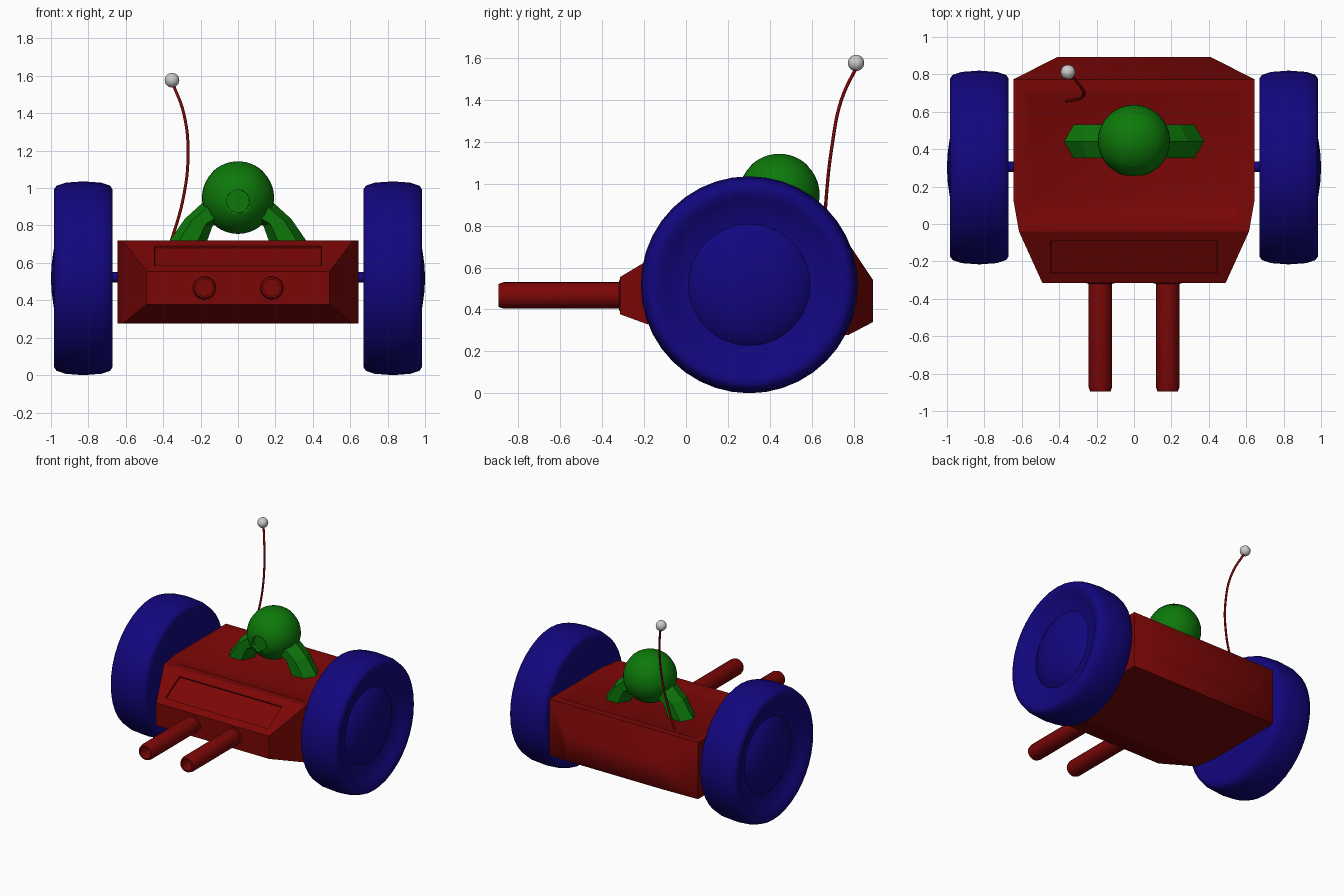
import bpy, bmesh, math
from mathutils import Matrix, Vector

if "Cube" in bpy.data.objects:
    bpy.data.objects.remove(bpy.data.objects["Cube"])


def material(name, col):
    m = bpy.data.materials.new(name)
    m.diffuse_color = (*col, 1)
    m.use_nodes = True
    m.node_tree.nodes["Principled BSDF"].inputs["Base Color"].default_value = m.diffuse_color
    return m


RED = material("red", (0.2, 0.002, 0.002))
BLUE = material("blue", (0.006, 0.002, 0.21))
GREEN = material("green", (0.004, 0.19, 0.003))


def finish(name, bm, mat=None, angle=None):
    bmesh.ops.recalc_face_normals(bm, faces=bm.faces)
    me = bpy.data.meshes.new(name)
    bm.to_mesh(me)
    bm.free()
    ob = bpy.data.objects.new(name, me)
    bpy.context.collection.objects.link(ob)
    if mat:
        me.materials.append(mat)
    if angle:
        bpy.ops.object.select_all(action='DESELECT')
        ob.select_set(True)
        bpy.context.view_layer.objects.active = ob
        bpy.ops.object.shade_smooth_by_angle(angle=math.radians(angle))
    return ob


def loft(bm, rings, cap=True):
    rows = [[bm.verts.new(p) for p in r] for r in rings]
    n = len(rows[0])
    for a, b in zip(rows, rows[1:]):
        for i in range(n):
            j = (i + 1) % n
            bm.faces.new((a[i], a[j], b[j], b[i]))
    if cap:
        bm.faces.new(rows[0])
        bm.faces.new(rows[-1])


def lathe(name, profile, loc, rot, mat, segs=32, angle=35):
    """Revolve (radius, height) points about local z, then place."""
    bm = bmesh.new()
    closed = profile[0][0] > 0  # cap open ends only
    loft(bm, [[(r * math.cos(t), r * math.sin(t), h)
               for t in (2 * math.pi * k / segs for k in range(segs))]
              for r, h in profile], closed)
    bmesh.ops.remove_doubles(bm, verts=bm.verts, dist=1e-5)
    bm.transform(Matrix.Translation(loc) @ rot)
    return finish(name, bm, mat, angle)


def turn(deg, axis):
    return Matrix.Rotation(math.radians(deg), 4, axis)


# Body: five cross-sections along y
sections = [(-0.315, 0.49, 0.555, 0.377), (-0.04, 0.615, 0.72, 0.277),
            (0.13, 0.645, 0.72, 0.277), (0.773, 0.645, 0.72, 0.277),
            (0.893, 0.41, 0.54, 0.34)]
bm = bmesh.new()
S = [[bm.verts.new(p) for p in ((-x, y, t), (x, y, t), (x, y, b), (-x, y, b))]
     for y, x, t, b in sections]
bm.faces.new(S[0])
bm.faces.new(S[4])
top = bm.faces.new([s[0] for s in S[1:4]] + [s[1] for s in S[3:0:-1]])
bm.faces.new([s[3] for s in S[1:4]] + [s[2] for s in S[3:0:-1]])
for a, b in zip(S, S[1:]):
    for i in range(4):
        if a in (S[1], S[2]) and i in (0, 2):
            continue
        j = (i + 1) % 4
        f = bm.faces.new((a[i], a[j], b[j], b[i]))
        if a is S[0] and i == 0:
            slope = f
bmesh.ops.recalc_face_normals(bm, faces=bm.faces)
# shallow sunken deck
bmesh.ops.inset_individual(bm, faces=[top], thickness=0.08)
bmesh.ops.inset_individual(bm, faces=[top], thickness=0.03, depth=-0.013)
# rectangular panel on the front slope
bmesh.ops.inset_individual(bm, faces=[slope], thickness=0.04)
for v in slope.verts:
    y = -0.09 if v.co.y > -0.17 else -0.265
    v.co = (math.copysign(0.446, v.co.x), y, 0.555 + (y + 0.315) * 0.165 / 0.275)
bmesh.ops.inset_individual(bm, faces=[slope], thickness=0.002, depth=-0.01)
# soft shading on the tail and the deck edge
for f in bm.faces:
    f.smooth = True
deck = {e for f in bm.faces if f.normal.z > 0.8 and all(v.co.z > 0.7 for v in f.verts)
        for e in f.edges if all(abs(v.co.x) < 0.6 for v in e.verts)}
for e in bm.edges:
    e.smooth = e in deck or any(v.co.y > 0.8 for v in e.verts)
finish("body", bm, RED)

# Gun barrels with collar, chamfered tip and bore
barrel = [(0, 0), (0.075, 0), (0.075, 0.068), (0.063, 0.07), (0.063, 0.62),
          (0.055, 0.645), (0.044, 0.645), (0.044, 0.53), (0, 0.53)]
for side, s in (("left", -1), ("right", 1)):
    lathe(side + "_barrel", barrel, (s * 0.18, -0.25, 0.467), turn(90, 'X'), RED, 24)

# Wheels: rounded tyre, dished face and domed hub
wheel = [(0, -0.155), (0.43, -0.157), (0.475, -0.157), (0.495, -0.143), (0.511, -0.095),
         (0.518, 0), (0.511, 0.095), (0.495, 0.143), (0.475, 0.157), (0.44, 0.155),
         (0.40, 0.13), (0.35, 0.107), (0.29, 0.095), (0.285, 0.1), (0.23, 0.135),
         (0.15, 0.159), (0.07, 0.17), (0, 0.173)]
for side, s in (("left", -1), ("right", 1)):
    lathe(side + "_wheel", wheel, (s * 0.827, 0.302, 0.518), turn(s * 90, 'Y'), BLUE, 40, 44)
lathe("axle", [(0.028, -0.69), (0.028, 0.69)], (0, 0.305, 0.523), turn(90, 'Y'), BLUE, 16)

# Head: sphere with a round eye socket and a hatch seam
head_at = Vector((0, 0.445, 0.948))
bm = bmesh.new()
bmesh.ops.create_uvsphere(bm, u_segments=32, v_segments=20, radius=0.193,
                          matrix=Matrix.Translation(head_at))
head = finish("head", bm, GREEN, 40)
cutter = lathe("eye_cutter", [(0.06, 0), (0.06, 0.2)], (0, 0.285, 0.93), turn(90, 'X'), GREEN, 24)
cutter.hide_render = True
cutter.hide_viewport = True
cut = head.modifiers.new("eye", 'BOOLEAN')
cut.operation = 'DIFFERENCE'
cut.object = cutter
cut.solver = 'EXACT'
arc = [(0.195 * math.sin(t), 0.195 * math.cos(t))
       for t in (math.radians(44 * k / 6) for k in range(7))]
lathe("hatch", arc + [(0.12, 0.135)], head_at, Matrix.Identity(4), GREEN, 32)

# Legs: bent hexagonal tubes, each ring given by its outer and inner edge (x, z)
leg = [((0.12, 0.985), (0.04, 0.84)), ((0.285, 0.835), (0.135, 0.80)),
       ((0.385, 0.69), (0.175, 0.69))]
for side, s in (("left", -1), ("right", 1)):
    rings = []
    for (ox, oz), (ix, iz) in leg:
        ring = []
        for k in range(6):
            t = math.radians(60 * k)
            c, d = math.cos(t) / 2, math.sin(t) / 0.866
            ring.append((s * ((ox + ix) / 2 + c * (ox - ix)), 0.442 + 0.09 * d,
                         (oz + iz) / 2 + c * (oz - iz)))
        rings.append(ring)
    bm = bmesh.new()
    loft(bm, rings)
    finish(side + "_leg", bm, GREEN)

# Antenna: curved thin rod with a ball tip
path = [(-0.365, 0.657, 0.69), (-0.294, 0.67, 0.94), (-0.267, 0.697, 1.18),
        (-0.289, 0.74, 1.395), (-0.353, 0.82, 1.57)]
cu = bpy.data.curves.new("antenna", 'CURVE')
cu.dimensions = '3D'
cu.bevel_depth = 0.008
cu.bevel_resolution = 2
cu.resolution_u = 6
cu.use_fill_caps = True
sp = cu.splines.new('BEZIER')
sp.bezier_points.add(len(path) - 1)
for p, co in zip(sp.bezier_points, path):
    p.co = co
    p.handle_left_type = p.handle_right_type = 'AUTO'
cu.materials.append(RED)
bpy.context.collection.objects.link(bpy.data.objects.new("antenna", cu))
bm = bmesh.new()
bmesh.ops.create_uvsphere(bm, u_segments=20, v_segments=12, radius=0.039,
                          matrix=Matrix.Translation((-0.353, 0.812, 1.577)))
finish("antenna_ball", bm, None, 40)
